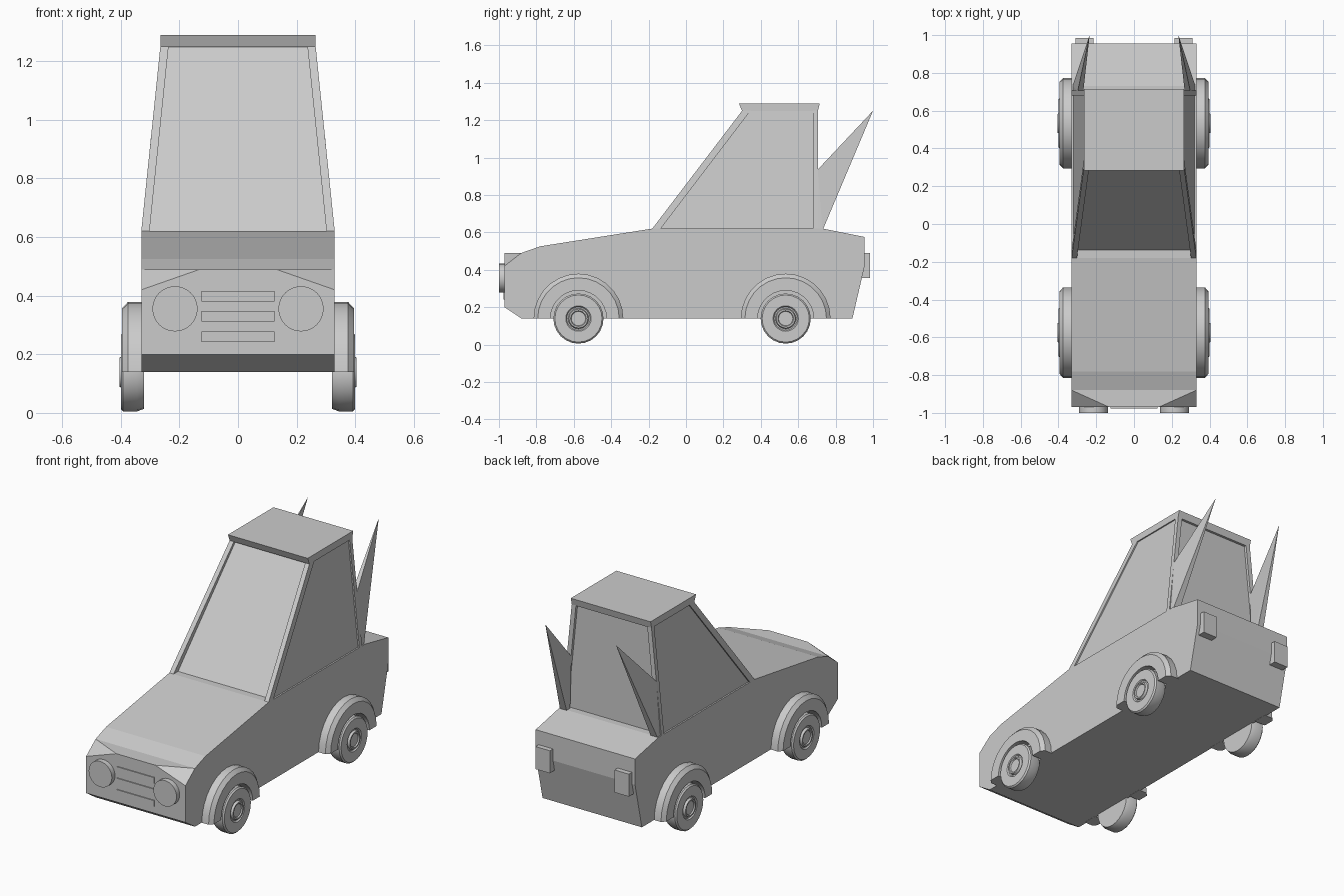
import bpy
import bmesh
from math import pi, sin, cos
from mathutils import Vector

cube = bpy.data.objects.get("Cube")
if cube:
    bpy.data.objects.remove(cube, do_unlink=True)

grey = bpy.data.materials.new("plain_grey")
grey.use_nodes = True
grey.diffuse_color = (0.6, 0.6, 0.6, 1)
grey.node_tree.nodes["Principled BSDF"].inputs["Base Color"].default_value = (0.6, 0.6, 0.6, 1)


def finish(name, bm, smooth=False):
    bmesh.ops.recalc_face_normals(bm, faces=bm.faces)
    mesh = bpy.data.meshes.new(name)
    bm.to_mesh(mesh)
    bm.free()
    mesh.materials.append(grey)
    obj = bpy.data.objects.new(name, mesh)
    bpy.context.collection.objects.link(obj)
    if smooth:
        bpy.ops.object.select_all(action="DESELECT")
        obj.select_set(True)
        bpy.context.view_layer.objects.active = obj
        bpy.ops.object.shade_smooth_by_angle(angle=pi / 7)
    return obj


def hull(name, points):
    bm = bmesh.new()
    for p in points:
        bm.verts.new(p)
    bmesh.ops.convex_hull(bm, input=bm.verts[:])
    bmesh.ops.dissolve_limit(bm, angle_limit=0.01, verts=bm.verts[:], edges=bm.edges[:])
    return finish(name, bm)


def box(name, x, y, z):
    return hull(name, [(a, b, c) for a in x for b in y for c in z])


def lathe(name, profile, y, z, side, start, sweep, steps):
    """Turn a closed (x, radius) profile about an axis parallel to x."""
    bm = bmesh.new()
    full = sweep > 6
    rings = []
    for i in range(steps if full else steps + 1):
        a = start + sweep * i / steps
        rings.append([bm.verts.new((side * x, y + r * cos(a), z + r * sin(a))) for x, r in profile])
    n = len(profile)
    for i in range(steps):
        p, q = rings[i], rings[(i + 1) % len(rings)]
        for k in range(n if not full else n - 1):
            m = (k + 1) % n
            bm.faces.new((p[k], p[m], q[m], q[k]))
    if full:
        bm.faces.new([r[0] for r in rings])
        bm.faces.new([r[-1] for r in rings])
    else:
        bm.faces.new(rings[0])
        bm.faces.new(rings[-1])
    return finish(name, bm, True)


# Body: side profile extruded across, front top corners sliced off
W = 0.33
profile = [(-0.97, 0.2), (-0.97, 0.49), (-0.88, 0.49), (-0.78, 0.525), (-0.18, 0.62),
           (0.73, 0.62), (0.955, 0.575), (0.955, 0.42), (0.89, 0.14), (-0.88, 0.14)]
bm = bmesh.new()
face = bm.faces.new([bm.verts.new((-W, y, z)) for y, z in profile])
ext = bmesh.ops.extrude_face_region(bm, geom=[face])
bmesh.ops.translate(bm, verts=[v for v in ext["geom"] if isinstance(v, bmesh.types.BMVert)],
                    vec=(2 * W, 0, 0))
for s in (-1, 1):
    a, b, c = Vector((s * 0.13, -0.97, 0.49)), Vector((s * W, -0.88, 0.49)), Vector((s * W, -0.97, 0.42))
    normal = (b - a).cross(c - a)
    if normal.y > 0:
        normal = -normal
    bmesh.ops.bisect_plane(bm, geom=bm.verts[:] + bm.edges[:] + bm.faces[:], dist=1e-4,
                           plane_co=a, plane_no=normal, clear_outer=True)
    bmesh.ops.holes_fill(bm, edges=[e for e in bm.edges if e.is_boundary])
finish("body", bm)

# Cabin: recessed glass block, flared roof
hull("cabin_glass", [(s * x, y, z) for s in (-1, 1) for x, y, z in
                     ((0.322, -0.145, 0.61), (0.322, 0.69, 0.61), (0.257, 0.32, 1.25), (0.257, 0.69, 1.25))])
hull("roof", [(s * 0.265, y, z) for s in (-1, 1) for y, z in
              ((0.283, 1.29), (0.715, 1.29), (0.3, 1.248), (0.705, 1.248))])

for s, side in ((1, "left"), (-1, "right")):
    # Corner pillars and tail fins
    hull("front_pillar_" + side, [(s * (x - d), y + e, z) for x, y, z in ((W, -0.18, 0.62), (0.265, 0.3, 1.25))
                                  for d in (0, 0.028) for e in (0, 0.045)])
    hull("rear_pillar_" + side, [(s * (x - d), y, z) for x, z in ((W, 0.62), (0.265, 1.25))
                                 for d in (0, 0.028) for y in (0.68, 0.706)])
    hull("tail_fin_" + side, [(s * x, y, z) for x, y, z in
                              ((0.325, 0.7, 0.61), (0.28, 0.7, 0.61), (0.325, 0.73, 0.61), (0.28, 0.73, 0.61),
                               (0.298, 0.704, 0.935), (0.268, 0.704, 0.935), (0.235, 1.0, 1.25))])
    # Lamps
    bm = bmesh.new()
    rim = [bm.verts.new((s * 0.215 + 0.077 * cos(t * pi / 16), -1.0, 0.355 + 0.077 * sin(t * pi / 16)))
           for t in range(32)]
    ext = bmesh.ops.extrude_face_region(bm, geom=[bm.faces.new(rim)])
    bmesh.ops.translate(bm, verts=[v for v in ext["geom"] if isinstance(v, bmesh.types.BMVert)],
                        vec=(0, 0.04, 0))
    finish("headlight_" + side, bm, True)
    box("tail_light_" + side, (s * 0.215, s * 0.31), (0.93, 0.985), (0.355, 0.49))
    # Wheels, hubs and arches
    for end, y in (("front", -0.575), ("rear", 0.533)):
        tag = end + "_" + side
        lathe("wheel_" + tag, [(0.32, 0.125), (0.345, 0.134), (0.392, 0.134), (0.4, 0.126), (0.4, 0.068),
                               (0.392, 0.062), (0.392, 0.055), (0.405, 0.05), (0.405, 0.042), (0.398, 0.038)],
              y, 0.139, s, 0, 2 * pi, 24)
        lathe("wheel_arch_" + tag, [(0.32, 0.15), (0.395, 0.15), (0.395, 0.218), (0.375, 0.24), (0.32, 0.24)],
              y, 0.139, s, 0, pi, 14)

# Grille bars
for i, z in enumerate((0.26, 0.329, 0.398)):
    box("grille_bar_%d" % (i + 1), (-0.125, 0.125), (-0.976, -0.96), (z - 0.018, z + 0.018))
